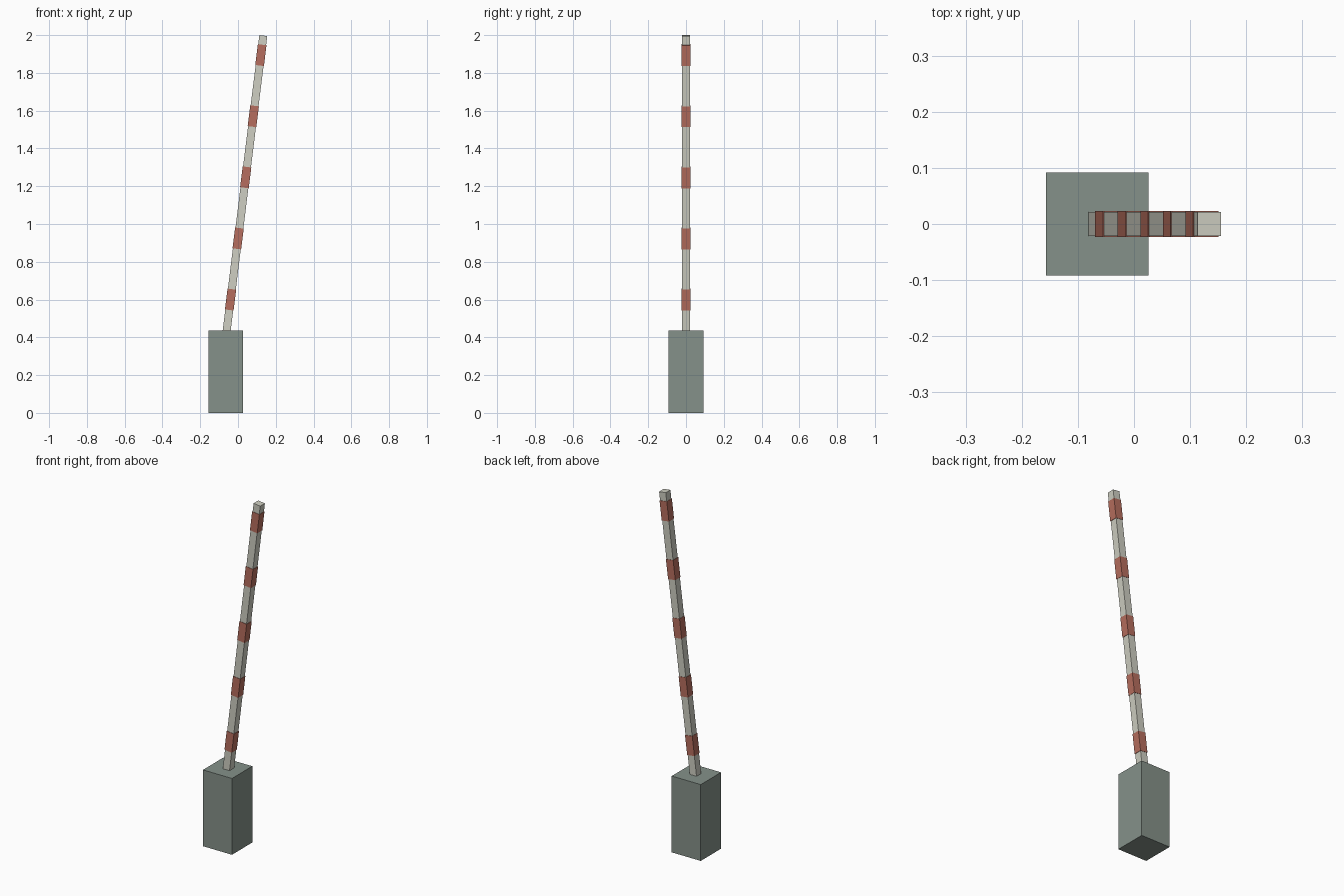
import bpy
from mathutils import Matrix, Vector

if "Cube" in bpy.data.objects:
    bpy.data.objects.remove(bpy.data.objects["Cube"])


def material(name, rgb):
    m = bpy.data.materials.new(name)
    m.diffuse_color = (*rgb, 1)
    m.use_nodes = True
    m.node_tree.nodes["Principled BSDF"].inputs["Base Color"].default_value = m.diffuse_color
    return m


grey = material("grey_green", (0.235, 0.285, 0.252))
cream = material("off_white", (0.62, 0.62, 0.54))
red = material("faded_red", (0.47, 0.155, 0.112))

TILT = 0.1235                      # lean of the pole towards +x
ROT = Matrix.Rotation(TILT, 4, 'Y')
TOP = Vector((0.134, 0, 1.9974))   # centre of the pole's end
AXIS = ROT @ Vector((0, 0, 1))


def box(name, size, centre, mat, rot=Matrix()):
    bpy.ops.mesh.primitive_cube_add(size=1)
    ob = bpy.context.object
    ob.name = name
    ob.data.transform(Matrix.Diagonal((*size, 1)))
    ob.matrix_world = Matrix.Translation(centre) @ rot
    ob.data.materials.append(mat)
    return ob


# Square pedestal
box("pedestal", (0.183, 0.183, 0.435), (-0.0655, 0, 0.2175), grey)

# Leaning square pole, sunk into the pedestal
length = 1.62
box("pole", (0.042, 0.042, length), TOP - AXIS * length / 2, cream, ROT)

# Evenly spaced bands around the pole
for i in range(5):
    z = 1.894 - i * 0.3235
    centre = TOP + AXIS * ((z - TOP.z) / AXIS.z)
    box(f"band_{i + 1}", (0.046, 0.046, 0.111), centre, red, ROT)
